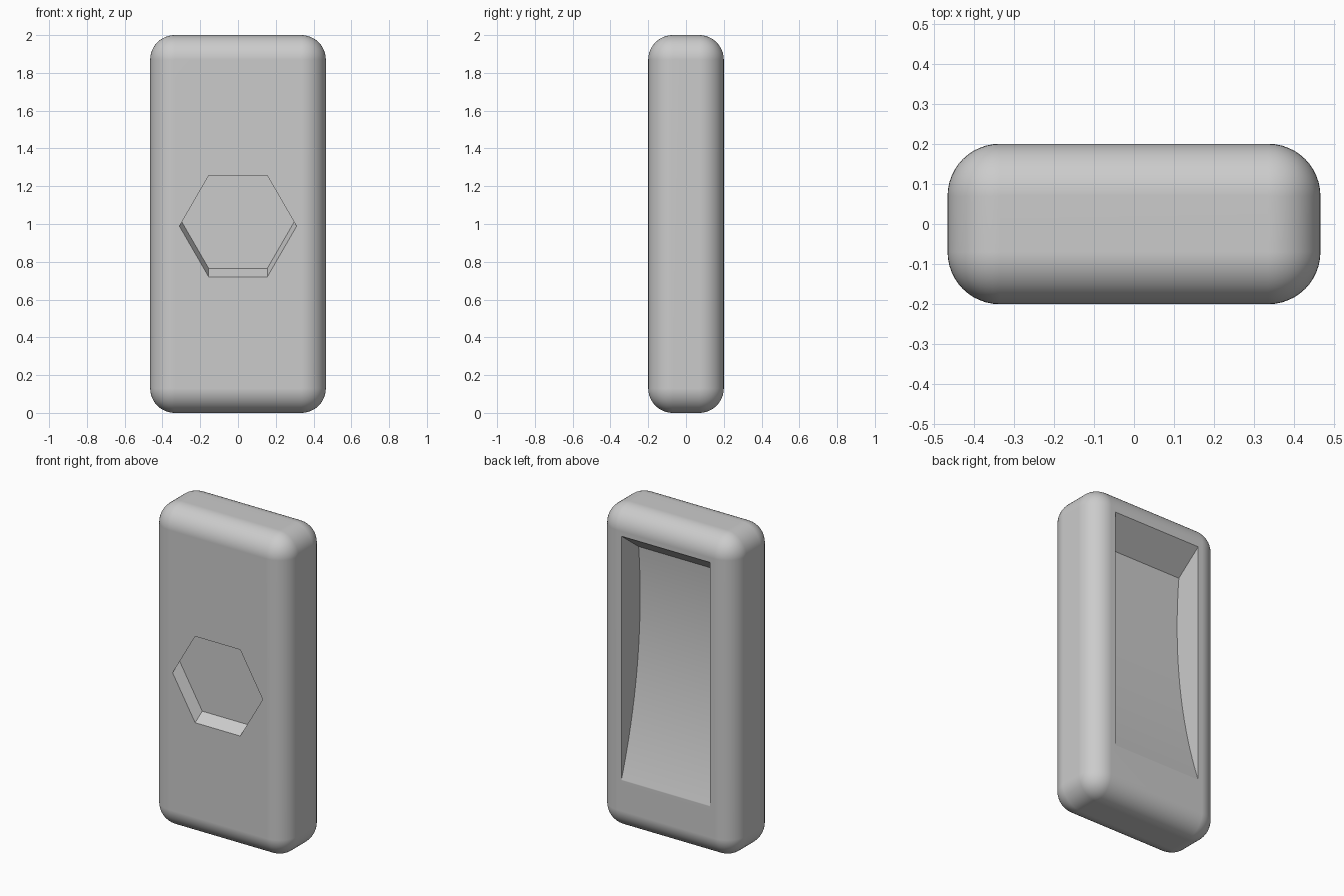
import bpy, bmesh, math
from mathutils import Vector

cube = bpy.data.objects.get("Cube")
if cube:
    bpy.data.objects.remove(cube, do_unlink=True)

WIDTH, DEPTH, HEIGHT, ROUND = 0.93, 0.40, 2.0, 0.13

grey = bpy.data.materials.new("light_grey")
grey.use_nodes = True
colour = (0.6, 0.6, 0.6, 1)
grey.diffuse_color = colour
grey.node_tree.nodes["Principled BSDF"].inputs["Base Color"].default_value = colour


def add_object(name, bm):
    mesh = bpy.data.meshes.new(name)
    bmesh.ops.recalc_face_normals(bm, faces=bm.faces[:])
    bm.to_mesh(mesh)
    bm.free()
    mesh.materials.append(grey)
    obj = bpy.data.objects.new(name, mesh)
    bpy.context.collection.objects.link(obj)
    return obj


def prism(name, outline, sweep):
    """Sweep a closed outline along a vector."""
    bm = bmesh.new()
    face = bm.faces.new([bm.verts.new(p) for p in outline])
    swept = bmesh.ops.extrude_face_region(bm, geom=[face])["geom"]
    bmesh.ops.translate(bm, vec=sweep,
                        verts=[v for v in swept if isinstance(v, bmesh.types.BMVert)])
    if not face.is_valid or len(bm.faces) == len(outline) + 1:
        bmesh.ops.holes_fill(bm, edges=bm.edges[:])
    return add_object(name, bm)


# Rounded body
bm = bmesh.new()
bmesh.ops.create_cube(bm, size=1)
bmesh.ops.scale(bm, vec=(WIDTH, DEPTH, HEIGHT), verts=bm.verts)
bmesh.ops.translate(bm, vec=(0, 0, HEIGHT / 2), verts=bm.verts)
bmesh.ops.bevel(bm, geom=bm.edges[:], offset=ROUND, offset_type='OFFSET',
                segments=12, profile=0.5, affect='EDGES')
body = add_object("body", bm)

# Hexagonal pocket in the front, slanting upwards as it goes in
slant = Vector((0, 0.07, 0.045))
centre = Vector((0, -DEPTH / 2, 0.988))
hexagon = [centre - slant + 0.31 * Vector((math.cos(a), 0, math.sin(a)))
           for a in (i * math.pi / 3 for i in range(6))]
pocket = prism("pocket_cutter", hexagon, slant * 2)

# Curved scoop in the back, ending in a sloping wall at the top
radius, deepest, half_width = 3.24, 0.015, 0.305
start, end, steps = 0.096, -0.40, 40
outline = [Vector((-half_width, 0.27, 1.893))]
for i in range(steps + 1):
    a = start + (end - start) * i / steps
    outline.append(Vector((-half_width, deepest + radius * (1 - math.cos(a)),
                           1.4 + radius * math.sin(a))))
scoop = prism("scoop_cutter", outline, Vector((2 * half_width, 0, 0)))

# Cut both recesses
bpy.ops.object.select_all(action='DESELECT')
body.select_set(True)
bpy.context.view_layer.objects.active = body
for cutter in (pocket, scoop):
    cut = body.modifiers.new(cutter.name, 'BOOLEAN')
    cut.operation, cut.solver, cut.object = 'DIFFERENCE', 'EXACT', cutter
    bpy.ops.object.modifier_apply(modifier=cut.name)
    bpy.data.objects.remove(cutter, do_unlink=True)

# Smooth rounding with crisp recess edges
bpy.ops.object.shade_smooth_by_angle(angle=math.radians(30))
weighted = body.modifiers.new("weighted_normals", 'WEIGHTED_NORMAL')
weighted.keep_sharp = True
